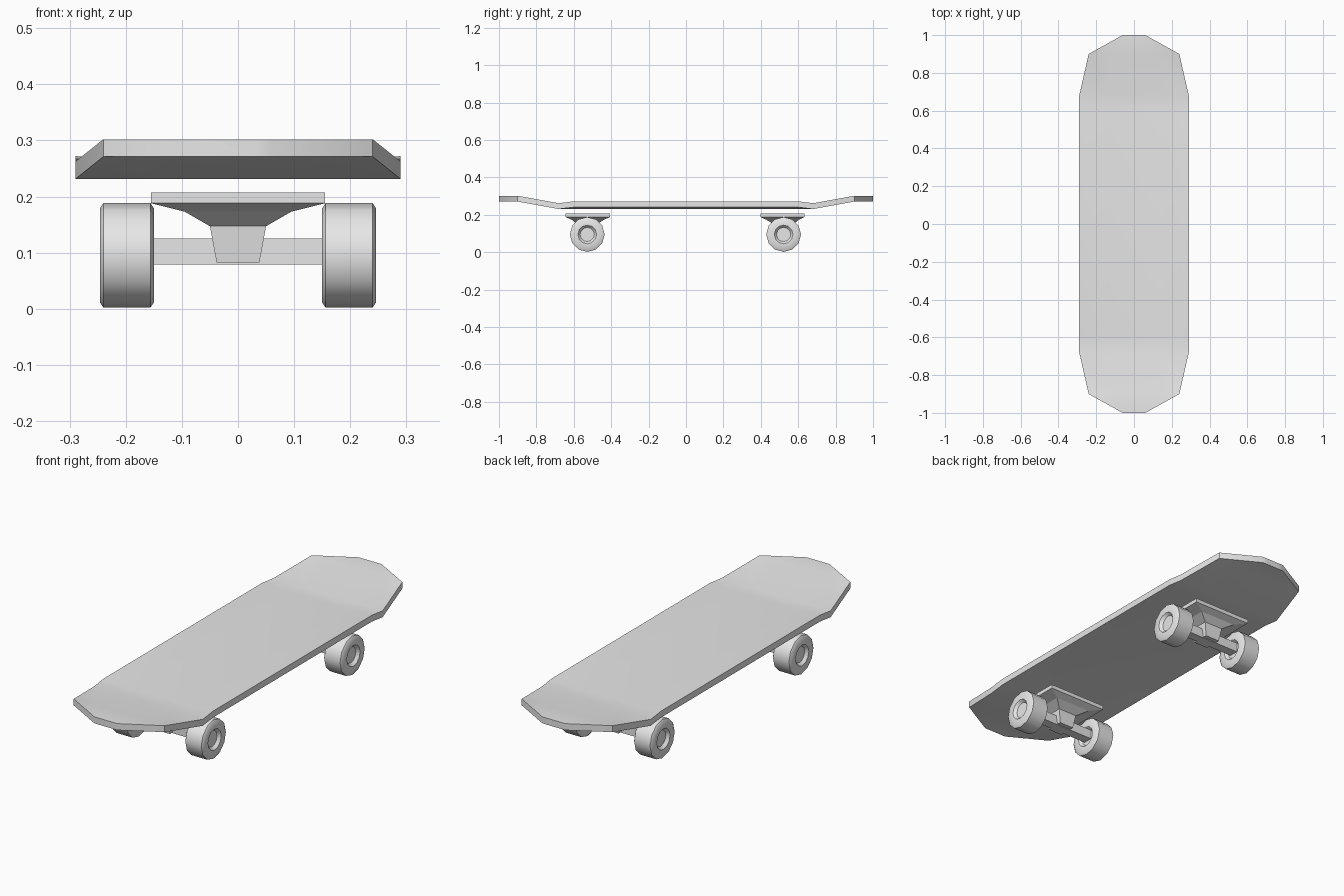
import bpy, bmesh, math
from mathutils import Vector

cube = bpy.data.objects.get("Cube")
if cube:
    bpy.data.objects.remove(cube, do_unlink=True)

grey = bpy.data.materials.new("light_grey")
grey.use_nodes = True
grey.diffuse_color = (0.8, 0.8, 0.8, 1)
grey.node_tree.nodes["Principled BSDF"].inputs["Base Color"].default_value = (0.8, 0.8, 0.8, 1)


def finish(bm, name, angle=None):
    bmesh.ops.recalc_face_normals(bm, faces=bm.faces)
    mesh = bpy.data.meshes.new(name)
    bm.to_mesh(mesh)
    bm.free()
    mesh.materials.append(grey)
    ob = bpy.data.objects.new(name, mesh)
    bpy.context.collection.objects.link(ob)
    if angle:
        bpy.ops.object.select_all(action='DESELECT')
        ob.select_set(True)
        bpy.context.view_layer.objects.active = ob
        bpy.ops.object.shade_smooth_by_angle(angle=math.radians(angle))
    return ob


def loft(bm, rings, closed=False):
    """Skin a list of equal point rings; cap the ends unless closed."""
    loops = [[bm.verts.new(p) for p in ring] for ring in rings]
    n = len(loops[0])
    pairs = list(zip(loops, loops[1:]))
    if closed:
        pairs.append((loops[-1], loops[0]))
    for a, b in pairs:
        for i in range(n):
            j = (i + 1) % n
            bm.faces.new((a[i], a[j], b[j], b[i]))
    if not closed:
        bm.faces.new(loops[0])
        bm.faces.new(loops[-1])


def rect(cy, hx, hy, z):
    return [(-hx, cy - hy, z), (hx, cy - hy, z), (hx, cy + hy, z), (-hx, cy + hy, z)]


# Deck: cross-sections along the length (y, half width, flat half width, rim z, centre z)
THICK = 0.031
half = [(0.60, 0.29, 0.14, 0.241, 0.232), (0.68, 0.29, 0.14, 0.231, 0.231),
        (0.90, 0.24, 0.12, 0.271, 0.271), (1.00, 0.06, 0.03, 0.271, 0.271)]
stations = [(-s[0],) + s[1:] for s in reversed(half)] + half
rings = []
for y, w, c, rim, mid in stations:
    low = [(-w, y, rim), (-c, y, mid), (c, y, mid), (w, y, rim)]
    rings.append(low + [(x, y, z + THICK) for x, y, z in reversed(low)])
bm = bmesh.new()
loft(bm, rings)
finish(bm, "deck", 30)


def wheel(name, x, y):
    # Closed lathe profile (offset along axle, radius), mirrored for the inner face
    outer = [(0.034, 0.0), (0.034, 0.038), (0.042, 0.045), (0.048, 0.05),
             (0.048, 0.084), (0.042, 0.093)]
    profile = outer + [(-a, r) for a, r in reversed(outer)]
    bm = bmesh.new()
    verts = [bm.verts.new((x + a, y, 0.095 + r)) for a, r in profile]
    edges = [bm.edges.new(p) for p in zip(verts, verts[1:])]
    bmesh.ops.spin(bm, geom=verts + edges, cent=(x, y, 0.095), axis=(1, 0, 0),
                   angle=math.tau, steps=12, use_merge=True)
    bmesh.ops.remove_doubles(bm, verts=bm.verts, dist=1e-4)
    finish(bm, name, 35)


# Trucks: mounting plate, tapered hanger, axle and two wheels at each end
for end, cy, wy in (("front", -0.525, -0.528), ("back", 0.516, 0.522)):
    bm = bmesh.new()
    loft(bm, [rect(cy, 0.155, 0.118, z) for z in (0.188, 0.207)])
    finish(bm, end + "_mounting_plate")

    bm = bmesh.new()
    loft(bm, [rect(cy, 0.155, 0.118, 0.188), rect(cy, 0.095, 0.085, 0.173),
              rect(wy, 0.05, 0.05, 0.147), rect(wy, 0.038, 0.042, 0.082)])
    finish(bm, end + "_hanger")

    bm = bmesh.new()
    loft(bm, [rect(wy, 0.175, 0.023, z) for z in (0.079, 0.125)])
    finish(bm, end + "_axle")

    for side, sx in (("left", 1), ("right", -1)):
        wheel(f"{end}_{side}_wheel", sx * 0.198, wy)
